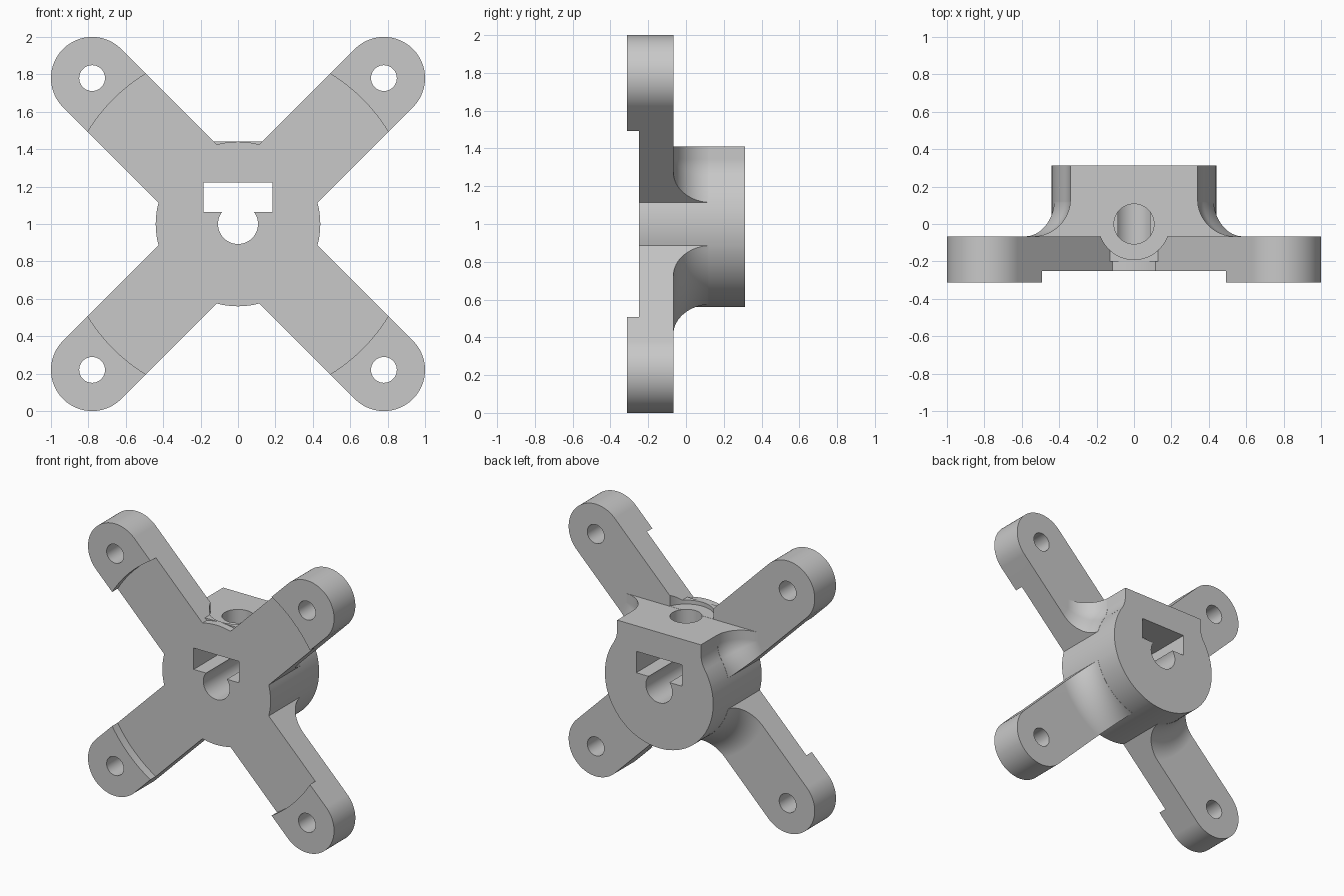
import bpy, bmesh
from math import pi, sin, cos, acos, radians

if "Cube" in bpy.data.objects:
    bpy.data.objects.remove(bpy.data.objects["Cube"], do_unlink=True)

ARM_R, HUB_R, REACH = 0.22, 0.44, 0.78      # arm half width, hub radius, tip offset
TIP_Y, FACE_Y, ARM_Y, BACK_Y = -0.313, -0.25, -0.066, 0.313
FLAT_Z, FILLET, BLOCK_X = 1.41, 0.2, 0.34
# Direction and position of the blend centre beside the block
CORNER = acos((BLOCK_X + FILLET) / (HUB_R + FILLET))
BLEND_X, BLEND_Z = BLOCK_X + FILLET, 1 + (HUB_R + FILLET) * sin(CORNER)


def loft(name, rings):
    """Closed solid through rings of points that match in number."""
    bm = bmesh.new()
    loops = [[bm.verts.new(p) for p in ring] for ring in rings]
    bm.faces.new(loops[0])
    bm.faces.new(loops[-1])
    for a, b in zip(loops, loops[1:]):
        for i in range(len(a)):
            j = (i + 1) % len(a)
            bm.faces.new((a[i], a[j], b[j], b[i]))
    bmesh.ops.remove_doubles(bm, verts=bm.verts, dist=1e-5)
    bmesh.ops.recalc_face_normals(bm, faces=bm.faces)
    mesh = bpy.data.meshes.new(name)
    bm.to_mesh(mesh)
    bm.free()
    obj = bpy.data.objects.new(name, mesh)
    bpy.context.collection.objects.link(obj)
    return obj


def prism(name, outline, lo, hi):
    """Extrude an x, z outline along y."""
    return loft(name, [[(x, y, z) for x, z in outline] for y in (lo, hi)])


def post(name, r, lo, hi):
    """Upright cylinder on the z axis."""
    return loft(name, [[(x, y, z) for x, y in circle(0, 0, r)] for z in (lo, hi)])


def arc(cx, cy, r, start, sweep, n):
    return [(cx + r * cos(start + sweep * i / n), cy + r * sin(start + sweep * i / n))
            for i in range(n + 1)]


def circle(cx, cy, r, n=96):
    return arc(cx, cy, r, 0, 2 * pi, n)[:-1]


def block_outline(d, top):
    """Upper hub outline from right to left: blends, walls and flat top."""
    blend = arc(BLEND_X, BLEND_Z, FILLET - d, pi + CORNER, -CORNER, 8)
    right = blend + [(BLOCK_X + d, top)]
    return right + [(-x, z) for x, z in reversed(right)]


def hub_outline(d):
    """Whole hub outline grown outward by d."""
    lower = arc(0, 1, HUB_R + d, -pi - CORNER, pi + 2 * CORNER, 72)
    return lower[1:-1] + block_outline(d, FLAT_Z)


def boolean(target, tool, operation):
    mod = target.modifiers.new("boolean", "BOOLEAN")
    mod.operation, mod.solver, mod.object = operation, "EXACT", tool
    bpy.context.view_layer.objects.active = target
    bpy.ops.object.modifier_apply(modifier=mod.name)
    bpy.data.objects.remove(tool, do_unlink=True)


def bar(name, angle):
    """Round-ended bar crossing the hub diagonally."""
    reach = REACH * 2 ** 0.5
    outline = [p for t in (angle, angle + pi)
               for p in arc(reach * cos(t), 1 + reach * sin(t), ARM_R, t - pi / 2, pi, 48)]
    return prism(name, outline, TIP_Y, 0.12)


# Crossed arms, thick enough to carve the root fillets from, with a shallow front recess
body = bar("cross_bracket", pi / 4)
boolean(body, bar("second_bar", 3 * pi / 4), "UNION")
boolean(body, prism("front_recess", circle(0, 1, 0.943), -0.6, FACE_Y), "DIFFERENCE")

# Round hub with a blended block on top
boolean(body, prism("hub", circle(0, 1, HUB_R), FACE_Y, 0.4), "UNION")
boolean(body, prism("hub_block", block_outline(0, 1.44), -0.2, 0.42), "UNION")

# Shaft bore, nut slot, screw hole and screw clearance
slot = [(-0.185, 1.065), (0.185, 1.065), (0.185, 1.222), (-0.185, 1.222)]
cuts = [
    prism("shaft_bore", circle(0, 1, 0.107, 64), -0.6, 0.6),
    prism("nut_slot", slot, -0.6, 0.6),
    post("screw_hole", 0.107, 1.15, 1.7),
    post("screw_clearance", 0.19, FLAT_Z + 0.001, 2.5),
]
# Mounting holes in the four tips
cuts += [prism("tip_hole", circle(sx * REACH, 1 + sz * REACH, 0.069, 48), -0.6, 0.6)
         for sx in (-1, 1) for sz in (-1, 1)]
for cut in cuts:
    boolean(body, cut, "DIFFERENCE")

# Envelope that thins the arms, leaves concave root fillets and trims the hub top and back
steps = [(max(d, 0.001), y) for d, y in
         arc(FILLET, ARM_Y + FILLET, FILLET, -pi / 2, -pi / 2, 16)]
rings = [[(x, y, z) for x, z in hub_outline(d)] for d, y in steps + [(0.001, BACK_Y)]]
wide = [[(5 * x, y, 1 + 5 * (z - 1)) for x, z in hub_outline(FILLET)] for y in (-0.6, ARM_Y)]
boolean(body, loft("fillet_envelope", wide + rings), "INTERSECT")

# Single grey finish
grey = bpy.data.materials.new("plain_grey")
grey.use_nodes = True
colour = (0.58, 0.58, 0.58, 1)
grey.diffuse_color = colour
grey.node_tree.nodes["Principled BSDF"].inputs["Base Color"].default_value = colour
body.data.materials.clear()
body.data.materials.append(grey)
for poly in body.data.polygons:
    poly.material_index = 0

# Smooth curved walls with crisp edges
bpy.ops.object.select_all(action="DESELECT")
body.select_set(True)
bpy.context.view_layer.objects.active = body
bpy.ops.object.shade_smooth_by_angle(angle=radians(25))
weighted = body.modifiers.new("weighted_normals", "WEIGHTED_NORMAL")
weighted.keep_sharp = True
